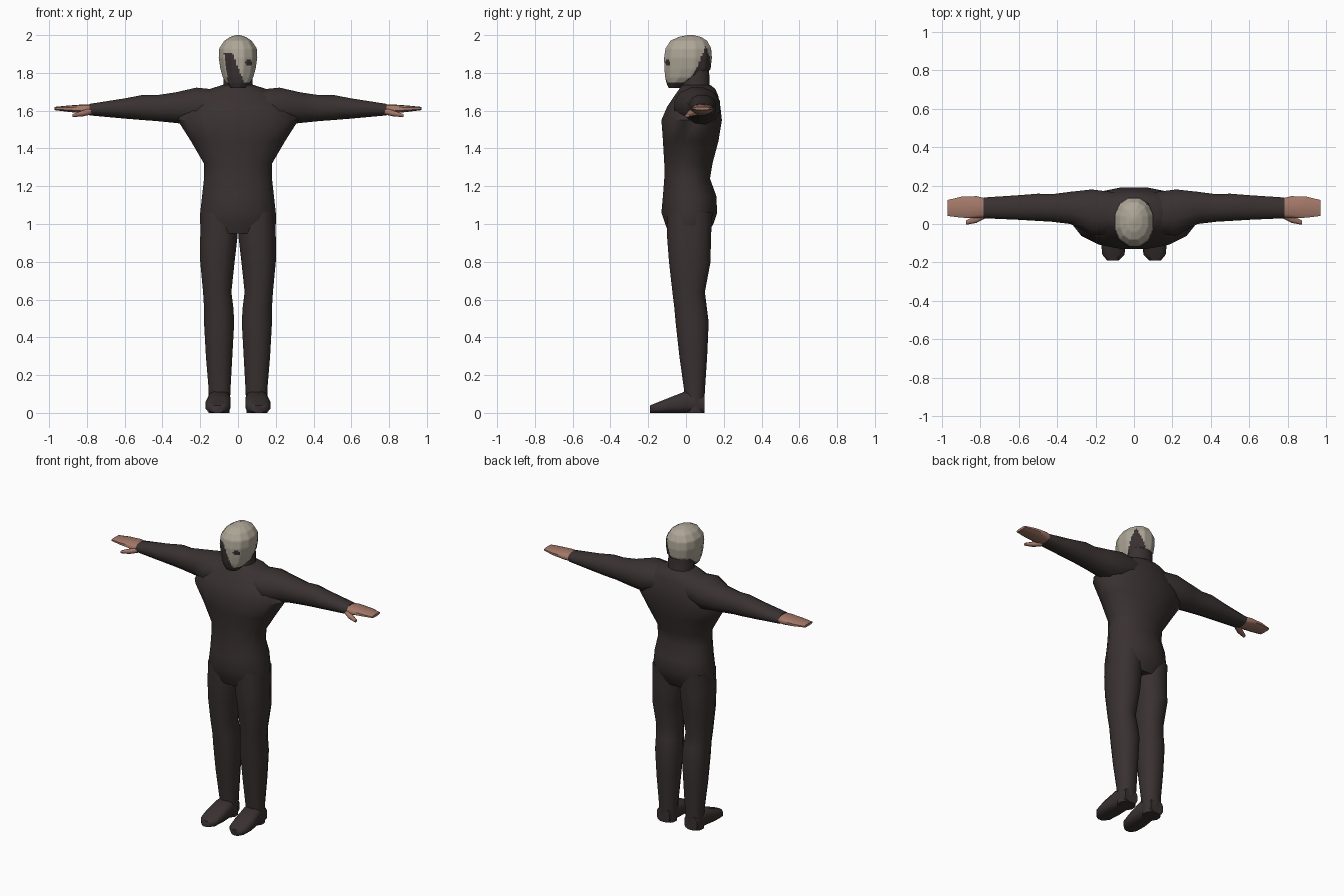
import bpy, bmesh, math
from mathutils import Vector


def material(name, rgb):
    m = bpy.data.materials.new(name)
    m.diffuse_color = (*rgb, 1)
    return m


SUIT = material("dark suit", (0.042, 0.031, 0.031))
SKIN = material("skin", (0.37, 0.19, 0.14))
BONE = material("bone mask", (0.42, 0.38, 0.31))


def ring(axis, pos, a, b, n, p):
    """Rounded section at pos on an axis, a and b are (min, max) on the other two axes."""
    pts = []
    for i in range(n):
        t = 2 * math.pi * (i + 0.5) / n
        uv = []
        for f, (lo, hi) in ((math.cos(t), a), (math.sin(t), b)):
            f /= math.cos(math.pi / n)      # reach the stated limits
            f = max(-1, min(1, f))
            uv.append((lo + hi) / 2 + (hi - lo) / 2 * math.copysign(abs(f) ** (2 / p), f))
        uv.insert(axis, pos)
        pts.append(Vector(uv))
    return pts


def loft(name, axis, sections, mat, n=12, p=2.2, side=1, cuts=0):
    """Skin a row of sections (pos, min a, max a, min b, max b)."""
    bm = bmesh.new()
    rows = []
    for pos, a0, a1, b0, b1 in sections:
        rows.append([bm.verts.new((v.x * side, v.y, v.z))
                     for v in ring(axis, pos, (a0, a1), (b0, b1), n, p)])
    for r, s in zip(rows, rows[1:]):
        for i in range(n):
            j = (i + 1) % n
            bm.faces.new((r[i], r[j], s[j], s[i]))
    bm.faces.new(rows[0])
    bm.faces.new(rows[-1])
    if cuts:
        bmesh.ops.subdivide_edges(bm, edges=bm.edges[:], cuts=cuts, use_grid_fill=True)
    bmesh.ops.recalc_face_normals(bm, faces=bm.faces[:])
    me = bpy.data.meshes.new(name)
    bm.to_mesh(me)
    bm.free()
    me.materials.append(mat)
    ob = bpy.data.objects.new(name, me)
    bpy.context.collection.objects.link(ob)
    bpy.ops.object.select_all(action='DESELECT')
    ob.select_set(True)
    bpy.context.view_layer.objects.active = ob
    bpy.ops.object.shade_smooth_by_angle(angle=math.radians(55))
    return ob


# Torso with flared back and shoulders
torso = [(0.95, 0.185, -0.09, 0.115), (1.0, 0.2, -0.11, 0.145), (1.06, 0.2, -0.13, 0.165),
         (1.15, 0.19, -0.122, 0.16), (1.24, 0.18, -0.115, 0.127), (1.32, 0.18, -0.115, 0.14),
         (1.44, 0.25, -0.122, 0.172), (1.55, 0.32, -0.13, 0.19), (1.62, 0.27, -0.10, 0.182),
         (1.68, 0.22, -0.06, 0.17), (1.715, 0.15, -0.035, 0.155), (1.735, 0.085, -0.025, 0.13)]
loft("torso", 2, [(z, -h, h, f, b) for z, h, f, b in torso], SUIT, n=16, p=2.1)
loft("neck", 2, [(1.66, -.09, .09, -.03, .14), (1.74, -.078, .078, -.025, .125),
                 (1.82, -.078, .078, -.02, .122)], SUIT)

for side, word in ((1, "left"), (-1, "right")):
    loft(word + "_leg", 2,
         [(0.0, .045, .155, .0, .095), (0.12, .04, .155, -.01, .10), (0.30, .03, .17, -.035, .112),
          (0.48, .02, .18, -.055, .12), (0.56, .025, .18, -.062, .11), (0.64, .035, .185, -.072, .10),
          (0.80, .018, .2, -.09, .13), (0.93, .003, .2, -.10, .132), (1.06, .002, .195, -.10, .14)],
         SUIT, p=2.3, side=side)
    loft(word + "_foot", 1,
         [(.097, .055, .15, 0, .09), (.0, .04, .16, 0, .115), (-.09, .04, .172, 0, .08),
          (-.16, .05, .165, 0, .052), (-.19, .08, .14, 0, .04)], SUIT, p=3, side=side)
    loft(word + "_arm", 0,
         [(.10, -.05, .165, 1.55, 1.71), (.22, -.06, .18, 1.52, 1.722), (.33, .0, .168, 1.535, 1.697),
          (.43, .012, .155, 1.545, 1.682), (.50, .016, .158, 1.55, 1.684), (.60, .022, .15, 1.558, 1.665),
          (.785, .03, .138, 1.575, 1.636)], SUIT, side=side)
    loft(word + "_hand", 0,
         [(.77, .035, .133, 1.58, 1.633), (.82, .03, .145, 1.585, 1.633),
          (.90, .033, .142, 1.594, 1.627), (.972, .042, .125, 1.603, 1.62)],
         SKIN, n=10, p=2.6, side=side)
    loft(word + "_thumb", 0,
         [(.775, .03, .08, 1.58, 1.615), (.82, .006, .045, 1.57, 1.602),
          (.875, -.004, .018, 1.566, 1.582)], SKIN, n=8, side=side)

# Head, finely divided so the painted patches have clear edges
skull = [(1.72, .038, -.092, -.03), (1.745, .06, -.103, .02), (1.775, .08, -.11, .09),
         (1.82, .093, -.114, .13), (1.88, .102, -.116, .137), (1.93, .099, -.108, .133),
         (1.97, .073, -.082, .112), (1.99, .042, -.04, .08), (2.0, .012, .01, .04)]
head = loft("head", 2, [(z, -h, h, f, b) for z, h, f, b in skull], BONE, n=12, p=2.2, cuts=5)
head.data.materials.append(SUIT)


def dark(c):
    x, y, z = c
    if y < 0.01:
        eye = ((x - .057) / .018) ** 2 + ((z - 1.855) / .016) ** 2 < 1
        scar = z < 1.905 and -.072 + (1.9 - z) * .12 < x < -.03 + (1.905 - z) * .4
        return eye or scar or z < 1.748
    # pointed patch on the back of the head
    turn = abs(math.degrees(math.atan2(y - .02, x)) - 50)
    return z < 1.772 or turn < 45 * (1.95 - z) / .2


for f in head.data.polygons:
    f.material_index = int(dark(f.center))
